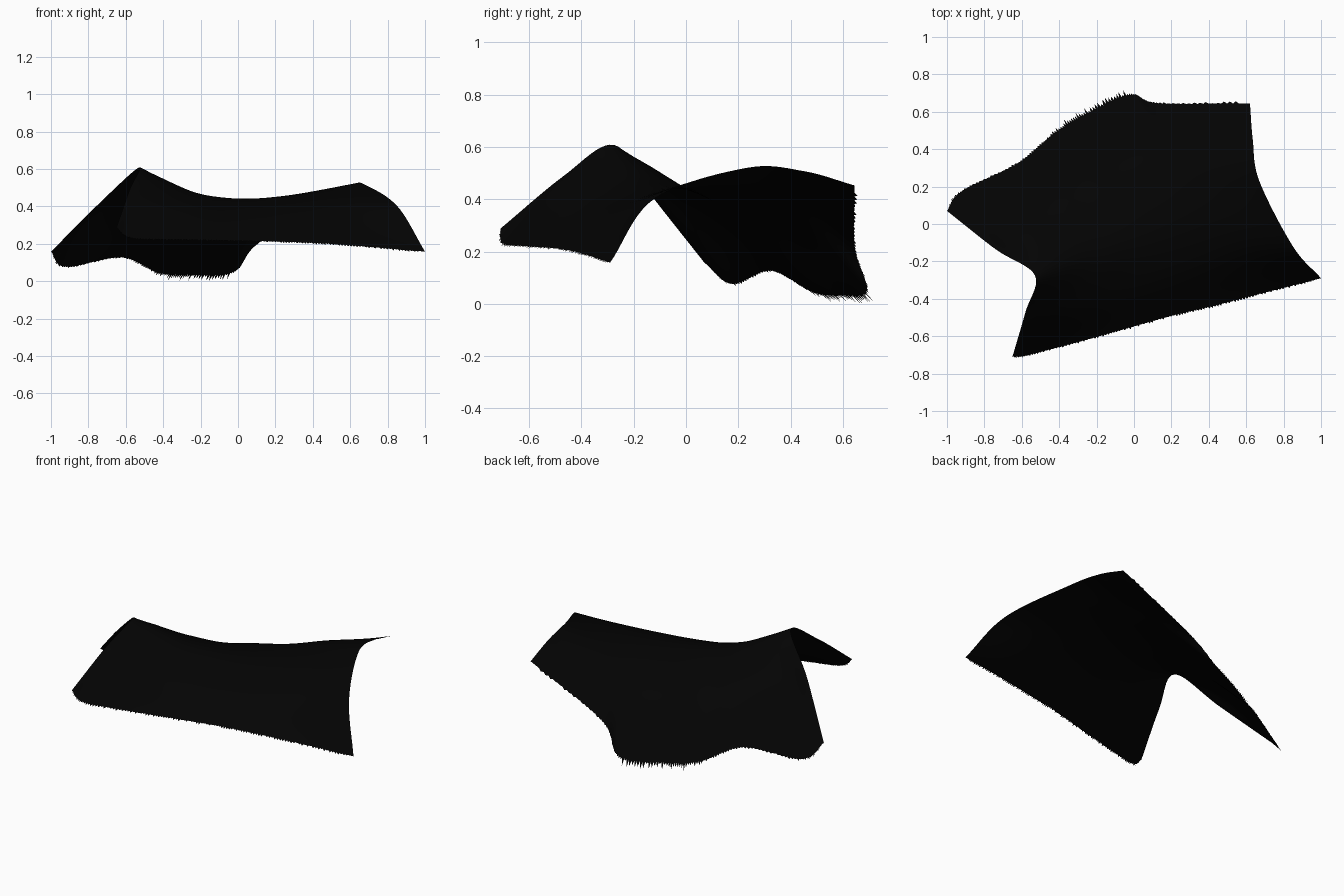
import bpy, bmesh, math, random
from mathutils import Vector

random.seed(4)
cube = bpy.data.objects.get("Cube")
if cube:
    bpy.data.objects.remove(cube, do_unlink=True)

# Black cloth
BLACK = (0.001, 0.001, 0.001, 1)
black = bpy.data.materials.new("black_cloth")
black.use_nodes = True
black.diffuse_color = BLACK
black.node_tree.nodes["Principled BSDF"].inputs["Base Color"].default_value = BLACK

# Cross-sections from the left end to the right end:
# front hem, front slope, ridge, back slope, back hem
SECTIONS = [
    [(-.65, -.71, .29), (-.58, -.47, .49), (-.53, -.275, .61), (-.74, -.135, .42), (-1.0, .07, .16)],
    [(-.57, -.70, .235), (-.50, -.47, .46), (-.42, -.22, .557), (-.65, -.03, .425), (-.92, .175, .08)],
    [(-.30, -.63, .225), (-.27, -.40, .41), (-.24, -.14, .478), (-.41, .10, .385), (-.62, .325, .13)],
    [(-.05, -.56, .22), (-.07, -.33, .38), (-.09, -.07, .449), (-.25, .20, .345), (-.43, .48, .05)],
    [(.20, -.49, .215), (.13, -.26, .38), (.06, 0, .443), (-.09, .30, .345), (-.25, .59, .037)],
    [(.45, -.43, .205), (.34, -.19, .395), (.22, .08, .455), (.10, .38, .36), (-.02, .69, .055)],
    [(.72, -.36, .185), (.59, -.12, .415), (.45, .17, .487), (.32, .42, .43), (.13, .645, .22)],
    [(1.0, -.29, .16), (.85, -.12, .405), (.67, .23, .522), (.635, .45, .51), (.62, .645, .455)],
]


def spline(points, t):
    """Smooth curve through the points, t from 0 to 1."""
    p = [Vector(q) for q in points]
    p = [2 * p[0] - p[1]] + p + [2 * p[-1] - p[-2]]
    s = t * (len(points) - 1)
    i = min(int(s), len(points) - 2)
    s -= i
    a, b, c, d = p[i:i + 4]
    return 0.5 * (2 * b + (c - a) * s + (2 * a - 5 * b + 4 * c - d) * s * s
                  + (3 * b - a - 3 * c + d) * s ** 3)


# Draped sheet
COLS, ROWS = 240, 40
bm = bmesh.new()
grid = []
for i in range(COLS + 1):
    u = i / COLS
    line = [spline([sec[k] for sec in SECTIONS], u) for k in range(5)]
    col = [spline(line, j / ROWS) for j in range(ROWS + 1)]
    # Ragged hems: alternate threads hang out, longest at the middle of the back
    if i % 2 and 0.02 < u < 0.98:
        back = 0.05 if 0.42 < u < 0.72 else 0.014
        for edge, inner, reach in ((0, 1, 0.014), (ROWS, ROWS - 1, back)):
            out = (col[edge] - col[inner]).normalized()
            col[edge] = col[edge] + out * random.uniform(0.2, 1) * reach
    grid.append([bm.verts.new(v) for v in col])

for i in range(COLS):
    for j in range(ROWS):
        f = bm.faces.new((grid[i][j], grid[i + 1][j], grid[i + 1][j + 1], grid[i][j + 1]))
        f.smooth = True

# Rest the lowest thread on the ground
low = min(v.co.z for v in bm.verts)
for v in bm.verts:
    v.co.z -= low

mesh = bpy.data.meshes.new("draped_cloth")
bm.to_mesh(mesh)
bm.free()
mesh.materials.append(black)
cloth = bpy.data.objects.new("draped_cloth", mesh)
bpy.context.collection.objects.link(cloth)
